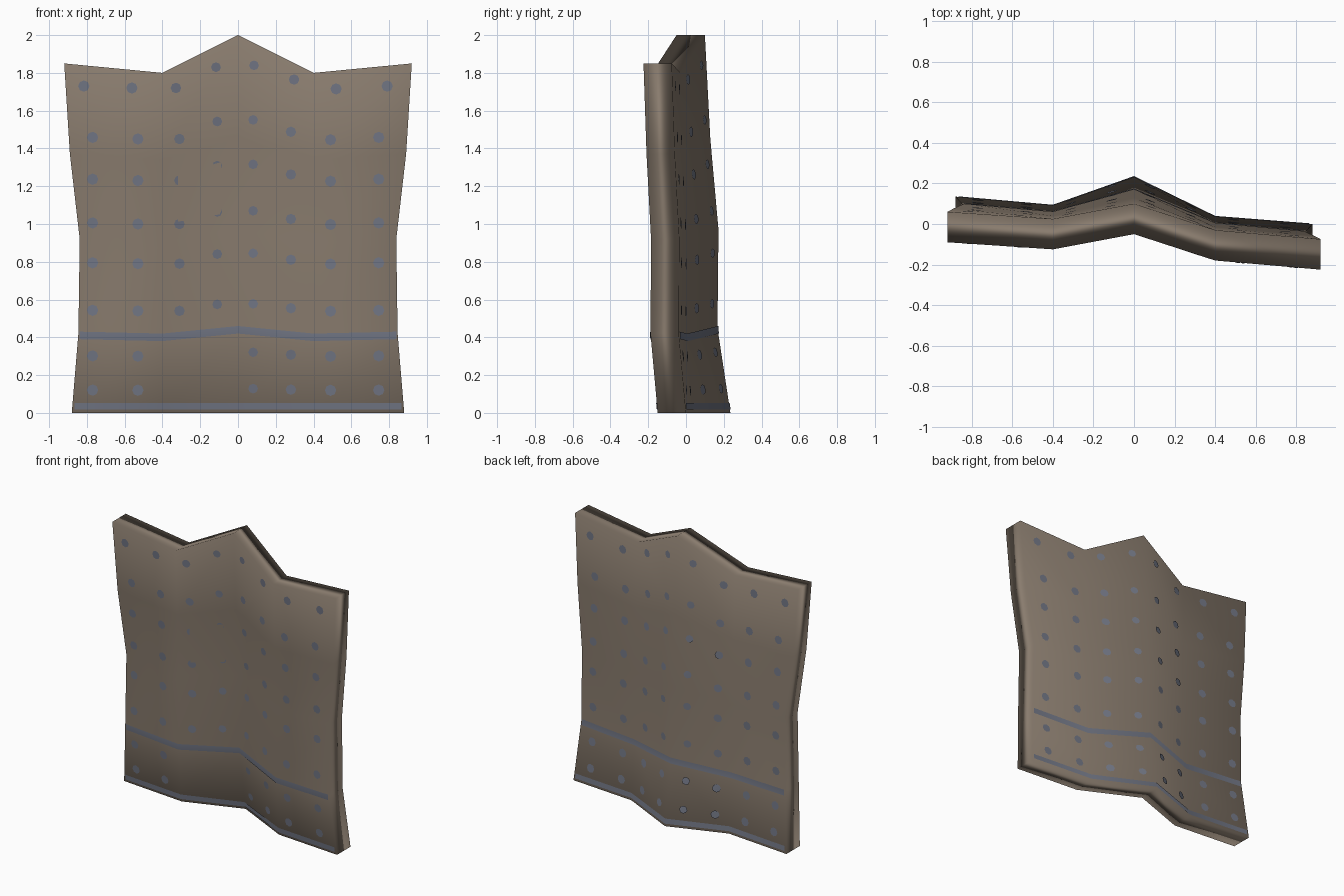
import bpy, bmesh, math
from mathutils import Vector
from mathutils.bvhtree import BVHTree

if "Cube" in bpy.data.objects:
    bpy.data.objects.remove(bpy.data.objects["Cube"])


def material(name, rgb):
    m = bpy.data.materials.new(name)
    m.diffuse_color = (*rgb, 1)
    m.use_nodes = True
    m.node_tree.nodes["Principled BSDF"].inputs["Base Color"].default_value = m.diffuse_color
    return m


TAN = material("tan cloth", (0.25, 0.20, 0.155))
BLUE = material("grey blue print", (0.165, 0.18, 0.23))


def add_object(name, bm, mat):
    me = bpy.data.meshes.new(name)
    bm.to_mesh(me)
    me.materials.append(mat)
    for p in me.polygons:
        p.use_smooth = True
    ob = bpy.data.objects.new(name, me)
    bpy.context.collection.objects.link(ob)
    return ob


# Draped panel: five columns by five rows, bottom to top
HALF_W = [0.88, 0.845, 0.838, 0.89, 0.92]
Z_EDGE = [0, 0.42, 0.92, 1.37, 1.85]
Z_INNER = [0, 0.40, 0.90, 1.34, 1.80]
Z_MID = [0, 0.45, 0.97, 1.45, 2.0]
Z_COLS = [Z_EDGE, Z_INNER, Z_MID, Z_INNER, Z_EDGE]
FRONT_Y = [-0.09, -0.125, -0.05, -0.18, -0.225]   # front line at the top
SWAY = [0.075, 0.037, 0.04, 0.016, 0]             # backward lean per row
SWAY_SCALE = [1, 0.9, 1.8, 0.9, 1]
THICK = 0.15


def column_x(c, w):
    return [-w, -0.4, 0, 0.4, w][c]


bm = bmesh.new()
grid = [[[bm.verts.new((column_x(c, HALF_W[r]),
                        FRONT_Y[c] + SWAY[r] * SWAY_SCALE[c] + side * THICK,
                        Z_COLS[c][r])) for c in range(5)] for r in range(5)]
        for side in (0, 1)]
for layer in grid:
    for r in range(4):
        for c in range(4):
            bm.faces.new((layer[r][c], layer[r][c + 1],
                          layer[r + 1][c + 1], layer[r + 1][c]))
rim = ([(0, c) for c in range(4)] + [(r, 4) for r in range(4)]
       + [(4, c) for c in range(4, 0, -1)] + [(r, 0) for r in range(4, 0, -1)])
for a, b in zip(rim, rim[1:] + rim[:1]):
    f, k = grid
    bm.faces.new((f[a[0]][a[1]], f[b[0]][b[1]], k[b[0]][b[1]], k[a[0]][a[1]]))
bmesh.ops.recalc_face_normals(bm, faces=bm.faces)
panel = add_object("cloth_panel", bm, TAN)
soft = panel.modifiers.new("soft edges", 'WEIGHTED_NORMAL')
soft.mode = 'FACE_AREA'
bmesh.ops.triangulate(bm, faces=bm.faces)
tree = BVHTree.FromBMesh(bm)


def on_surface(x, z, side):
    """Point just above the front (-1) or back (1) of the panel."""
    hit = tree.ray_cast(Vector((x, side * 2, z)), Vector((0, -side, 0)))[0]
    return (x, hit.y + side * 0.004, z) if hit else None


def add_face(bm, verts, side):
    bm.faces.new(verts if side < 0 else verts[::-1])


# Printed dots: eight wavy columns by eight rows
COL_X = [-0.77, -0.53, -0.31, -0.11, 0.08, 0.28, 0.49, 0.745]
HUMP = [0.01, 0, 0, 0.11, 0.12, 0.045, -0.005, 0.01]
ROW_Z = [0.12, 0.30, 0.54, 0.79, 1.0, 1.23, 1.45, 1.72]


def dots(name, side):
    bm = bmesh.new()
    for x, h in zip(COL_X, HUMP):
        rad = 0.025 + 0.01 * min(abs(x), 0.5)
        for z0 in ROW_Z:
            z = z0 + h * z0 / 1.72
            cx = x * (1.06 if z0 > 1.6 else 1)
            mid = bm.verts.new(on_surface(cx, z, side))
            ring = [bm.verts.new(on_surface(cx + rad * math.cos(i * math.pi / 4),
                                            z + rad * math.sin(i * math.pi / 4), side))
                    for i in range(8)]
            for i in range(8):
                add_face(bm, [mid, ring[i], ring[(i + 1) % 8]], side)
    add_object(name, bm, BLUE)


# Printed stripes following the panel's waves
def stripe(name, side, z_cols, half_h, width):
    bm = bmesh.new()
    rows = []
    for dz in (-half_h, 0, half_h):
        row = []
        for c in range(5):
            row.append(bm.verts.new(on_surface(column_x(c, width), z_cols[c] + dz, side)))
        rows.append(row)
    for lo, hi in zip(rows, rows[1:]):
        for c in range(4):
            add_face(bm, [lo[c], lo[c + 1], hi[c + 1], hi[c]], side)
    add_object(name, bm, BLUE)


for label, side in (("front", -1), ("back", 1)):
    dots(label + "_dots", side)
    stripe(label + "_upper_stripe", side, [0.41, 0.40, 0.44, 0.40, 0.41], 0.02, 0.838)
    stripe(label + "_hem_stripe", side, [0.035] * 5, 0.017, 0.865)
